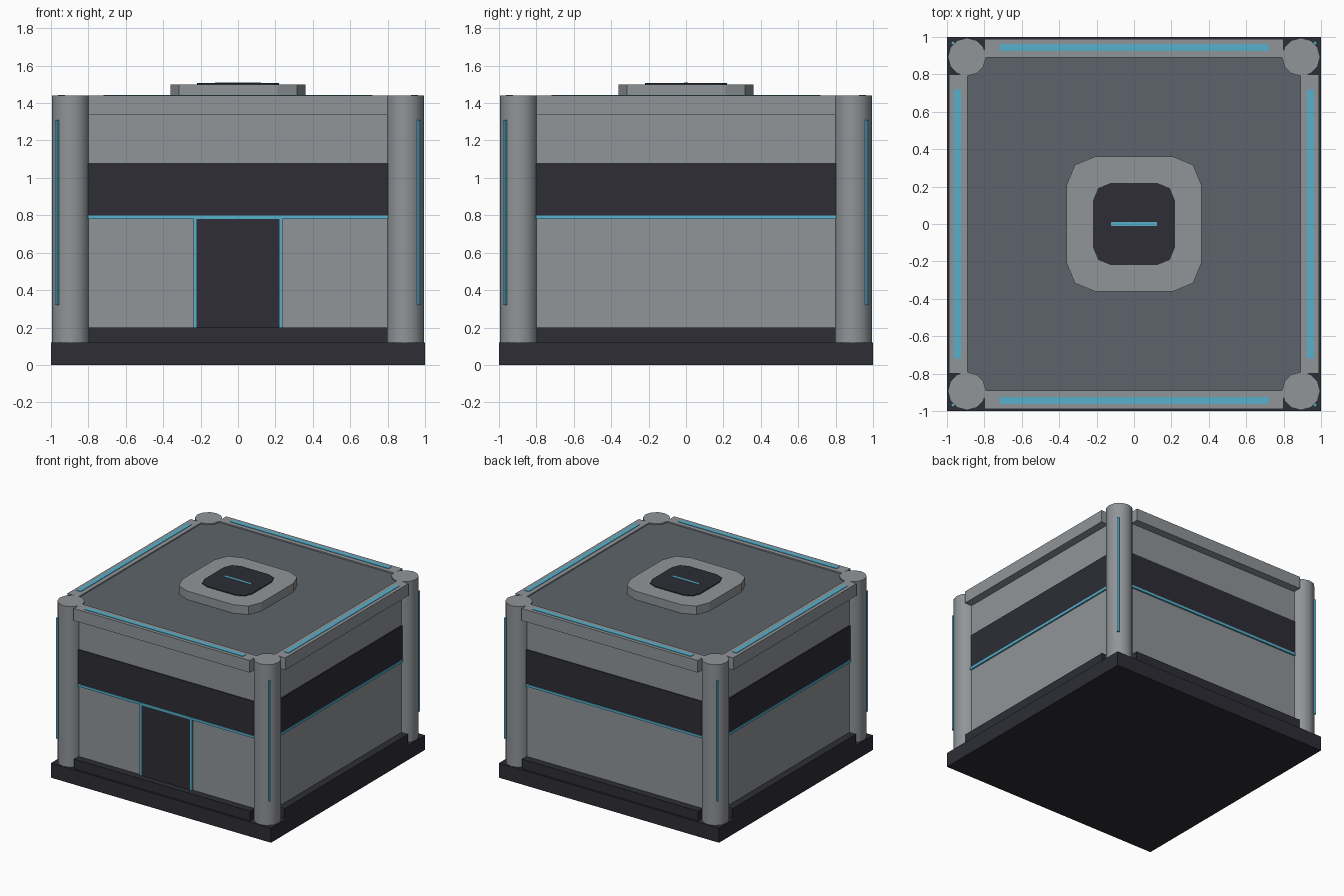
import bpy
import math

cube = bpy.data.objects.get("Cube")
if cube:
    bpy.data.objects.remove(cube, do_unlink=True)


def material(name, r, g, b):
    m = bpy.data.materials.new(name)
    m.use_nodes = True
    m.diffuse_color = (r, g, b, 1)
    m.node_tree.nodes["Principled BSDF"].inputs["Base Color"].default_value = (r, g, b, 1)
    return m


light = material("light grey", 0.28, 0.30, 0.315)
slate = material("slate grey", 0.11, 0.127, 0.147)
dark = material("charcoal", 0.026, 0.026, 0.036)
cyan = material("cyan glow", 0.095, 0.434, 0.60)


def box(name, mat, center, size, turn=0.0):
    bpy.ops.mesh.primitive_cube_add(size=1)
    o = bpy.context.object
    o.name = name
    o.scale = size
    bpy.ops.object.transform_apply(location=False, rotation=False, scale=True)
    o.location = center
    o.rotation_euler.z = turn
    o.data.materials.append(mat)
    return o


def side_box(name, mat, turn, width, inner, outer, bottom, top):
    """Box on one side of the building, measured outward from the centre."""
    r = (inner + outer) / 2
    return box(name, mat, (r * math.sin(turn), -r * math.cos(turn), (bottom + top) / 2),
               (width, outer - inner, top - bottom), turn)


def rounded_slab(name, mat, half, radius, bottom, top):
    """Square slab with corners rounded in two facets."""
    pts = []
    for q in range(4):
        a = q * math.pi / 2
        sx = 1 if q in (0, 3) else -1
        sy = 1 if q in (0, 1) else -1
        for k in range(3):
            t = a + k * math.pi / 4
            pts.append((sx * (half - radius) + radius * math.cos(t),
                        sy * (half - radius) + radius * math.sin(t)))
    n = len(pts)
    verts = [(x, y, z) for z in (bottom, top) for x, y in pts]
    faces = [list(range(n))[::-1], list(range(n, 2 * n))]
    faces += [(i, (i + 1) % n, n + (i + 1) % n, n + i) for i in range(n)]
    mesh = bpy.data.meshes.new(name)
    mesh.from_pydata(verts, [], faces)
    mesh.materials.append(mat)
    o = bpy.data.objects.new(name, mesh)
    bpy.context.collection.objects.link(o)


# Base, body and roof
box("base", dark, (0, 0, 0.06), (2, 2, 0.12))
box("body", light, (0, 0, 0.74), (1.85, 1.85, 1.28))
box("roof", slate, (0, 0, 1.395), (1.79, 1.79, 0.07))

# Parts repeated on all four sides
for i, side in enumerate(("front", "left", "back", "right")):
    turn = i * math.pi / 2
    side_box(side + "_plinth", dark, turn, 1.6, 0.88, 0.985, 0.12, 0.20)
    side_box(side + "_window", dark, turn, 1.66, 0.9, 0.932, 0.80, 1.08)
    side_box(side + "_light_line", cyan, turn, 1.66, 0.9, 0.938, 0.78, 0.80)
    side_box(side + "_parapet", light, turn, 1.6, 0.89, 0.99, 1.34, 1.44)
    side_box(side + "_parapet_light", cyan, turn, 1.44, 0.925, 0.963, 1.438, 1.444)

# Front door and its lit frame
side_box("door", dark, 0, 0.45, 0.9, 0.934, 0.20, 0.785)
for name, x in (("right", -0.23), ("left", 0.23)):
    box("door_trim_" + name, cyan, (x, -0.92, 0.495), (0.018, 0.04, 0.59))

# Corner columns with a light strip on the outward diagonal
for name, sx, sy in (("front_left", 1, -1), ("front_right", -1, -1),
                     ("back_left", 1, 1), ("back_right", -1, 1)):
    bpy.ops.mesh.primitive_cylinder_add(vertices=12, radius=0.102, depth=1.32,
                                        location=(sx * 0.893, sy * 0.893, 0.78))
    column = bpy.context.object
    column.name = name + "_column"
    column.data.materials.append(light)
    bpy.ops.object.shade_smooth_by_angle(angle=math.radians(40))
    box(name + "_column_light", cyan, (sx * 0.966, sy * 0.966, 0.815),
        (0.016, 0.02, 0.99), sx * sy * -math.pi / 4)

# Roof hatch
rounded_slab("hatch_frame", light, 0.36, 0.15, 1.42, 1.50)
rounded_slab("hatch_lid", dark, 0.218, 0.09, 1.49, 1.507)
box("hatch_light", cyan, (0, 0, 1.506), (0.245, 0.02, 0.008))
